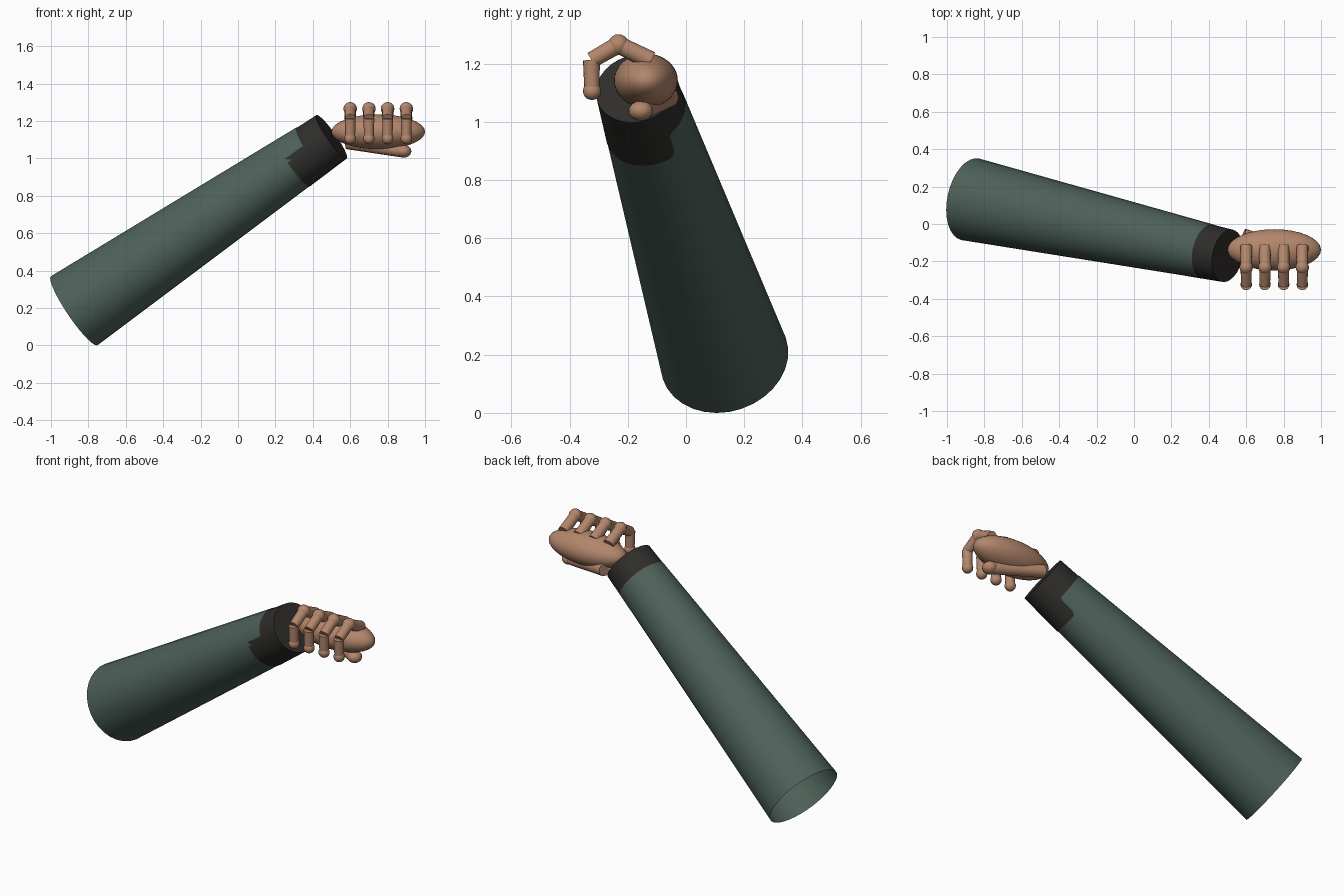
import bpy
from mathutils import Vector

if "Cube" in bpy.data.objects:
    bpy.data.objects.remove(bpy.data.objects["Cube"])


def material(name, rgb):
    m = bpy.data.materials.new(name)
    m.diffuse_color = (*rgb, 1)
    m.use_nodes = True
    m.node_tree.nodes["Principled BSDF"].inputs["Base Color"].default_value = m.diffuse_color
    return m


GREEN = material("sleeve_cloth", (0.075, 0.12, 0.10))
DARK = material("cuff_cloth", (0.028, 0.027, 0.024))
SKIN = material("skin", (0.45, 0.24, 0.15))


def finish(name, mat):
    ob = bpy.context.object
    ob.name = name
    ob.data.materials.append(mat)
    bpy.ops.object.shade_smooth_by_angle(angle=0.7)
    return ob


def tube(name, a, b, r1, r2, mat, sides=16, cap='NGON'):
    a, b = Vector(a), Vector(b)
    bpy.ops.mesh.primitive_cone_add(vertices=sides, radius1=r1, radius2=r2, depth=(b - a).length,
                                    end_fill_type=cap, location=(a + b) / 2,
                                    rotation=(b - a).to_track_quat('Z', 'Y').to_euler())
    return finish(name, mat)


def ball(name, c, scale, mat, seg=16, rings=10):
    bpy.ops.mesh.primitive_uv_sphere_add(segments=seg, ring_count=rings, radius=1,
                                         location=c, scale=scale)
    return finish(name, mat)


# Sleeve: open tapered tube running up to the wrist
base, wrist = Vector((-0.875, 0.132, 0.186)), Vector((0.5, -0.17, 1.115))
axis = (wrist - base).normalized()
R0, R1 = 0.223, 0.141
length = (wrist - base).length
sleeve_end = wrist - axis * 0.13
r_end = R1 + (R0 - R1) * 0.13 / length
tube("sleeve", base, sleeve_end, R0, r_end, GREEN, 32, 'NOTHING')

# Cuff: nested in the sleeve end, pushed out slightly on its lower front side
r_cuff = R1 + (R0 - R1) * 0.25 / length
shift = Vector((0.3, -0.45, -0.6)).normalized() * 0.005
tube("cuff", wrist - axis * 0.25 + shift, wrist, r_cuff - 0.002, R1 + 0.001, DARK, 32)

# Palm
ball("palm", (0.75, -0.138, 1.142), (0.25, 0.11, 0.093), SKIN, 32, 20)

# Four curled fingers, three segments each
for i in range(4):
    x = 0.6 + 0.1 * i
    n = f"finger_{i + 1}_"
    knuckle, mid = (x, -0.12, 1.21), (x, -0.232, 1.265)
    bend, tip = (x, -0.325, 1.212), (x, -0.323, 1.106)
    tube(n + "base", knuckle, mid, 0.032, 0.030, SKIN)
    ball(n + "joint", mid, (0.036,) * 3, SKIN)
    tube(n + "middle", mid, bend, 0.030, 0.028, SKIN)
    tube(n + "end", bend, tip, 0.029, 0.026, SKIN)
    ball(n + "tip", tip, (0.031,) * 3, SKIN)

# Thumb folded under the palm
thumb_tip = (0.885, -0.155, 1.038)
tube("thumb", (0.585, -0.06, 1.085), thumb_tip, 0.036, 0.034, SKIN)
ball("thumb_tip", thumb_tip, (0.042, 0.042, 0.034), SKIN)
